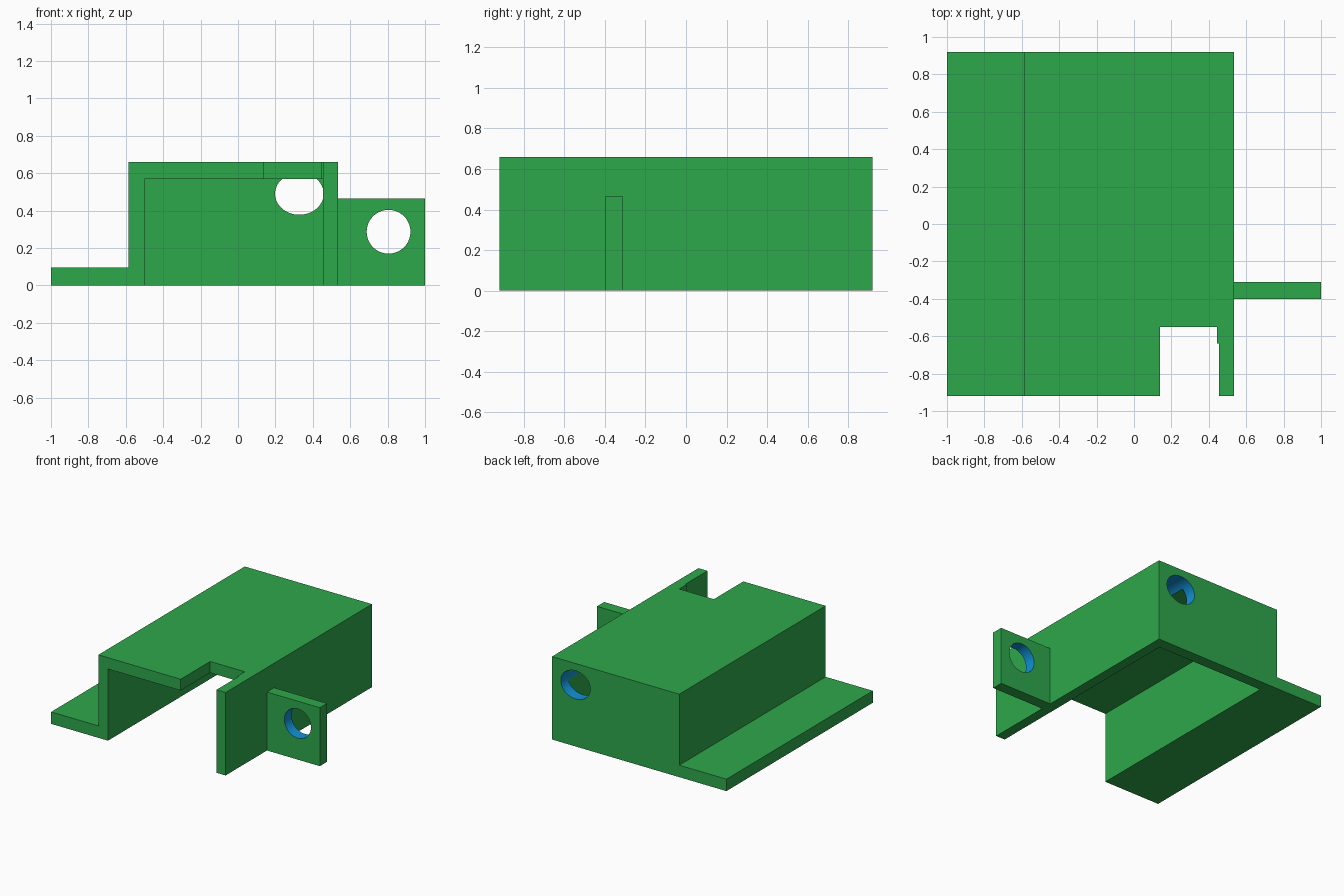
import bpy, bmesh, math

if "Cube" in bpy.data.objects:
    bpy.data.objects.remove(bpy.data.objects["Cube"])


def material(name, rgb):
    m = bpy.data.materials.new(name)
    m.diffuse_color = (*rgb, 1)
    m.use_nodes = True
    m.node_tree.nodes["Principled BSDF"].inputs["Base Color"].default_value = m.diffuse_color
    return m


GREEN = material("green", (0.027, 0.392, 0.07))
BLUE = material("blue", (0.006, 0.283, 0.68))


def prism(name, profile, y0, y1, mat=GREEN):
    """Extrude an x-z profile along y."""
    bm = bmesh.new()
    face = bm.faces.new([bm.verts.new((x, y0, z)) for x, z in profile])
    ext = bmesh.ops.extrude_face_region(bm, geom=[face])
    moved = [g for g in ext["geom"] if isinstance(g, bmesh.types.BMVert)]
    bmesh.ops.translate(bm, vec=(0, y1 - y0, 0), verts=moved)
    bmesh.ops.recalc_face_normals(bm, faces=bm.faces)
    mesh = bpy.data.meshes.new(name)
    bm.to_mesh(mesh)
    bm.free()
    mesh.materials.append(mat)
    obj = bpy.data.objects.new(name, mesh)
    bpy.context.collection.objects.link(obj)
    return obj


def box(name, x0, x1, y0, y1, z0, z1):
    return prism(name, [(x0, z0), (x1, z0), (x1, z1), (x0, z1)], y0, y1)


def hole(name, x, z, rx, rz, y0, y1, n=64):
    ring = [(x + rx * math.cos(2 * math.pi * i / n),
             z + rz * math.sin(2 * math.pi * i / n)) for i in range(n)]
    return prism(name, ring, y0, y1, BLUE)


def cut(obj, cutter):
    """Subtract the cutter, keeping its material on the cut faces."""
    bpy.context.view_layer.objects.active = obj
    mod = obj.modifiers.new("cut", 'BOOLEAN')
    mod.operation = 'DIFFERENCE'
    mod.solver = 'EXACT'
    mod.material_mode = 'TRANSFER'
    mod.object = cutter
    bpy.ops.object.modifier_apply(modifier=mod.name)
    bpy.data.objects.remove(cutter, do_unlink=True)


def smooth(obj):
    bpy.ops.object.select_all(action='DESELECT')
    obj.select_set(True)
    bpy.context.view_layer.objects.active = obj
    bpy.ops.object.shade_smooth_by_angle(angle=math.radians(30))


# Cover with its side flange
cover = prism("cover", [(-1, 0), (-1, 0.095), (-0.585, 0.095), (-0.585, 0.66),
                        (0.535, 0.66), (0.535, 0)], -0.92, 0.92)
# Cavity, open at the front and underneath
cut(cover, box("cavity_cutter", -0.5, 0.455, -1.1, 0.83, -0.2, 0.57))
# Stepped notch in the roof
cut(cover, box("notch_cutter", 0.14, 0.445, -1.1, -0.55, 0.5, 0.8))
cut(cover, box("notch_step_cutter", 0.3, 0.455, -1.1, -0.64, 0.5, 0.8))
# Cable opening in the back wall
cut(cover, hole("back_hole_cutter", 0.328, 0.49, 0.13, 0.112, 0.7, 1.1))
smooth(cover)

# Side mounting tab with a round hole
tab = box("mounting_tab", 0.535, 1.0, -0.40, -0.31, 0, 0.465)
cut(tab, hole("tab_hole_cutter", 0.805, 0.287, 0.117, 0.117, -0.6, -0.1))
smooth(tab)
